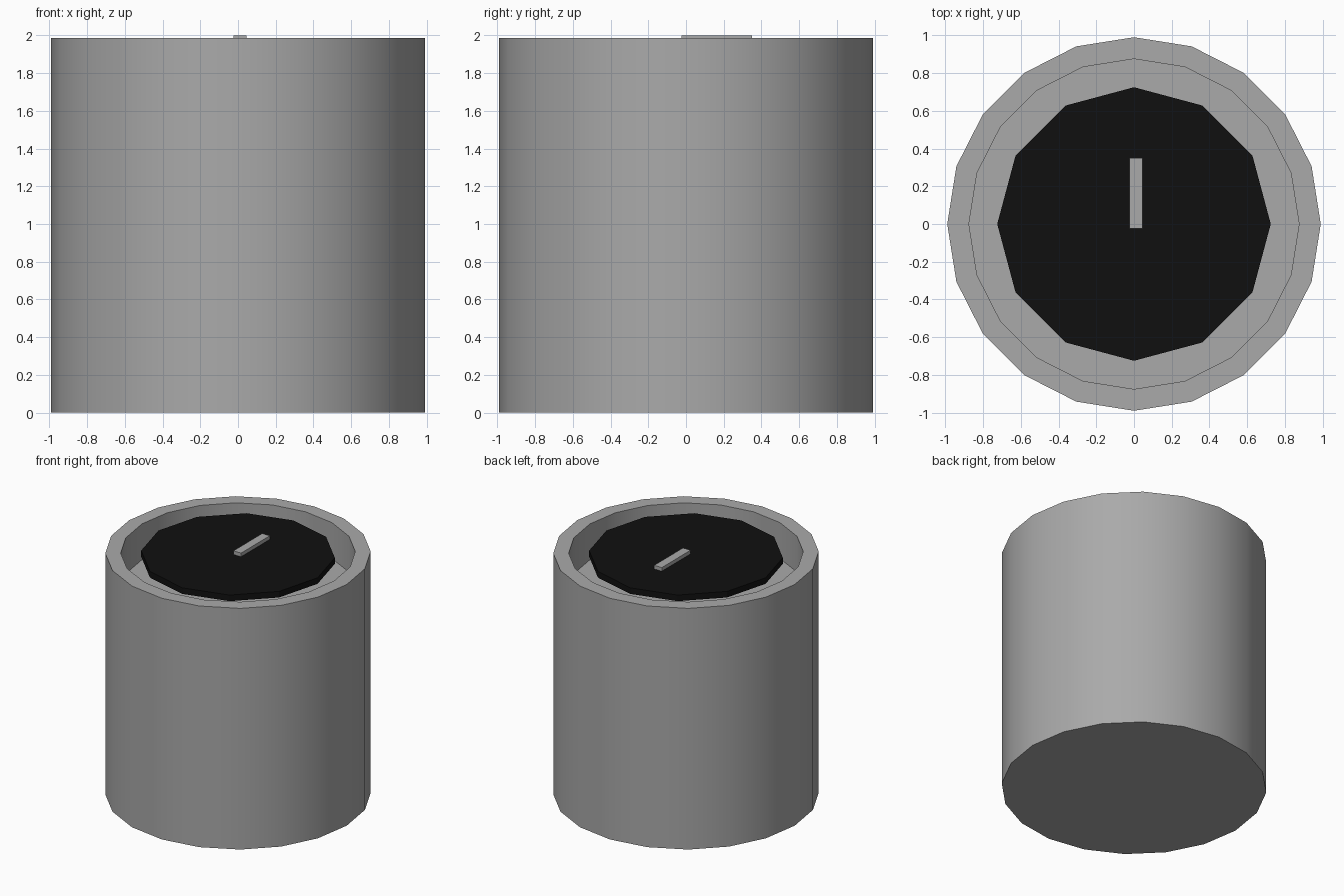
import bpy, bmesh, math

if "Cube" in bpy.data.objects:
    bpy.data.objects.remove(bpy.data.objects["Cube"])


def material(name, rgb):
    m = bpy.data.materials.new(name)
    m.diffuse_color = (*rgb, 1.0)
    m.use_nodes = True
    m.node_tree.nodes["Principled BSDF"].inputs["Base Color"].default_value = m.diffuse_color
    return m


GREY = material("grey", (0.40, 0.40, 0.40))
BLACK = material("black", (0.005, 0.005, 0.005))


def finish(name, bm, mat, smooth=False):
    bmesh.ops.recalc_face_normals(bm, faces=bm.faces)
    me = bpy.data.meshes.new(name)
    bm.to_mesh(me)
    bm.free()
    me.materials.append(mat)
    ob = bpy.data.objects.new(name, me)
    bpy.context.collection.objects.link(ob)
    if smooth:
        bpy.ops.object.select_all(action='DESELECT')
        ob.select_set(True)
        bpy.context.view_layer.objects.active = ob
        bpy.ops.object.shade_smooth_by_angle(angle=math.radians(25))
    return ob


def lathe(name, profile, sides, mat, smooth=False):
    """Stack rings of (radius, z), bridge them and cap both ends."""
    bm = bmesh.new()
    rings = []
    for r, z in profile:
        angles = [math.pi / 2 + 2 * math.pi * i / sides for i in range(sides)]
        rings.append([bm.verts.new((r * math.cos(a), r * math.sin(a), z)) for a in angles])
    for a, b in zip(rings, rings[1:]):
        for i in range(sides):
            j = (i + 1) % sides
            bm.faces.new((a[i], a[j], b[j], b[i]))
    bm.faces.new(rings[0])
    bm.faces.new(rings[-1])
    return finish(name, bm, mat, smooth)


# Cylindrical body with a recessed top
lathe("body", [(0.99, 0), (0.99, 1.985), (0.875, 1.985), (0.875, 1.69)], 20, GREY, True)

# Dark twelve-sided dial set in the recess
lathe("dial", [(0.725, 1.92), (0.725, 1.97)], 12, BLACK)

# Pointer bar on the dial
bm = bmesh.new()
bmesh.ops.create_cube(bm, size=1.0)
for v in bm.verts:
    v.co = (0.01 + v.co.x * 0.07, 0.163 + v.co.y * 0.375, 1.98 + v.co.z * 0.04)
finish("pointer", bm, GREY)
